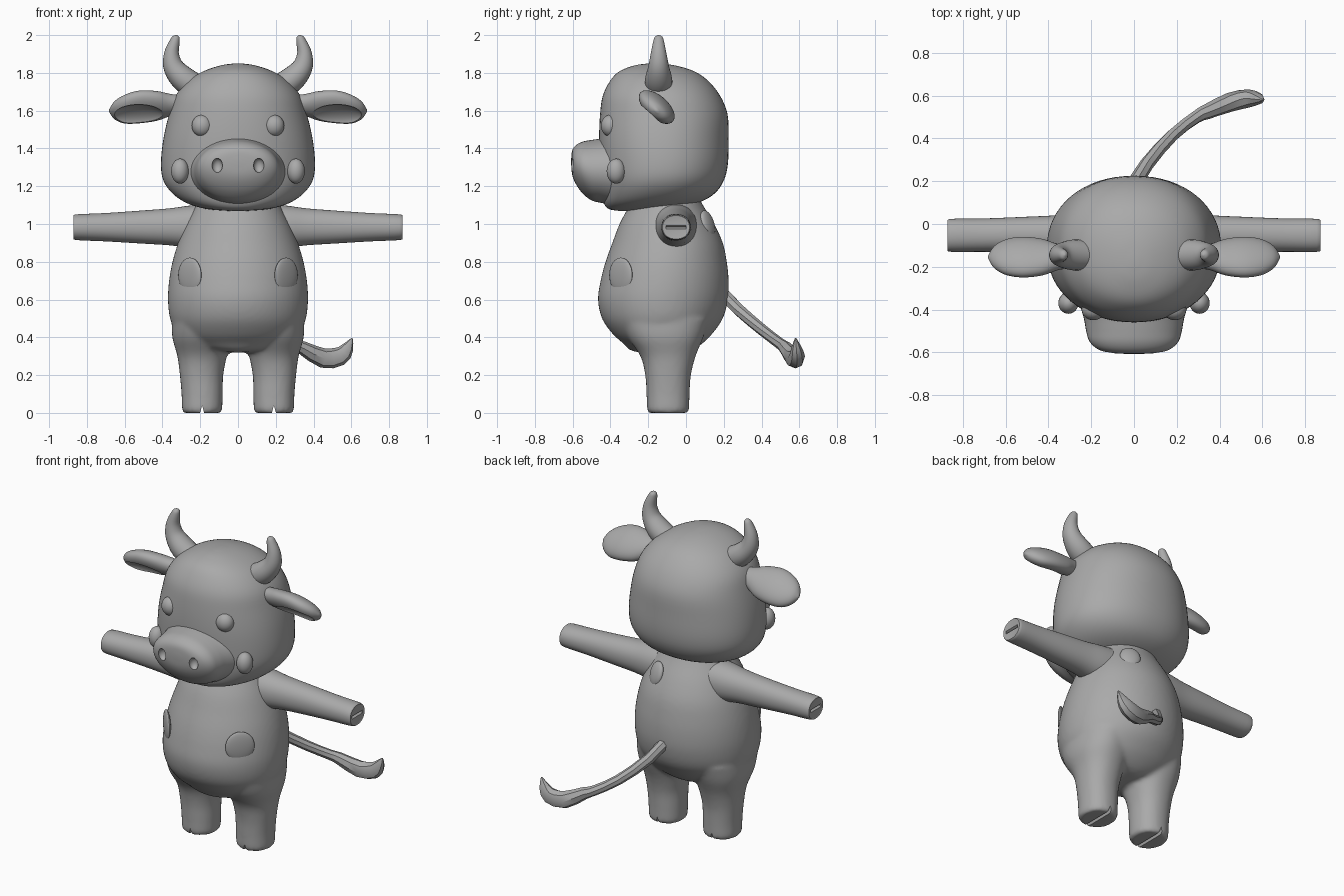
import bpy, bmesh, math
from mathutils import Vector, Matrix

cube = bpy.data.objects.get("Cube")
if cube:
    bpy.data.objects.remove(cube, do_unlink=True)

X, Y, Z = Vector((1, 0, 0)), Vector((0, 1, 0)), Vector((0, 0, 1))
GREY = (0.4, 0.4, 0.4, 1)
clay = bpy.data.materials.new("clay grey")
clay.use_nodes = True
clay.diffuse_color = GREY
clay.node_tree.nodes["Principled BSDF"].inputs["Base Color"].default_value = GREY


def finish(bm, name):
    bmesh.ops.recalc_face_normals(bm, faces=bm.faces)
    mesh = bpy.data.meshes.new(name)
    bm.to_mesh(mesh)
    bm.free()
    mesh.materials.append(clay)
    obj = bpy.data.objects.new(name, mesh)
    bpy.context.collection.objects.link(obj)
    return obj


def refine(rings, steps):
    """Catmull-Rom interpolation of (x, y, z, ru, rv) rings."""
    out = []
    last = len(rings) - 1
    for i in range(last):
        a, b, c, d = (rings[min(max(i + k, 0), last)] for k in (-1, 0, 1, 2))
        for s in range(steps):
            t = s / steps
            out.append([q + 0.5 * t * (r - p + t * (2*p - 5*q + 4*r - w + t * (3*(q - r) + w - p)))
                        for p, q, r, w in zip(a, b, c, d)])
    return out + [list(rings[-1])]


def loft(name, rings, axes=None, sides=40, steps=4, power=2.0):
    """Skin of superelliptic rings; without axes the rings follow the path."""
    rings = refine(rings, steps)
    pts = [Vector(r[:3]) for r in rings]
    bm = bmesh.new()
    loops = []
    for i, r in enumerate(rings):
        if axes:
            u, v = axes
        else:
            tangent = (pts[min(i + 1, len(pts) - 1)] - pts[max(i - 1, 0)]).normalized()
            u = tangent.cross(Y).normalized()
            v = tangent.cross(u)
        loop = []
        for k in range(sides):
            a = math.tau * k / sides
            c, s = math.cos(a), math.sin(a)
            cu = math.copysign(abs(c) ** (2 / power), c)
            sv = math.copysign(abs(s) ** (2 / power), s)
            loop.append(bm.verts.new(pts[i] + u * cu * max(r[3], 0.002) + v * sv * max(r[4], 0.002)))
        loops.append(loop)
    for a, b in zip(loops, loops[1:]):
        for k in range(sides):
            n = (k + 1) % sides
            bm.faces.new((a[k], a[n], b[n], b[k]))
    bm.faces.new(loops[0])
    bm.faces.new(loops[-1])
    return finish(bm, name)


def stack(name, rows, power):
    """Upright loft from rows of (height, half width, front, back)."""
    return loft(name, [(0, (f + b) / 2, z, w, (b - f) / 2) for z, w, f, b in rows],
                (X, Y), sides=64, power=power)


def ellipsoid(name, centre, radii, axes=(X, Y, Z)):
    bm = bmesh.new()
    bmesh.ops.create_uvsphere(bm, u_segments=32, v_segments=16, radius=1)
    basis = Matrix([a * r for a, r in zip(axes, radii)]).transposed().to_4x4()
    bmesh.ops.transform(bm, matrix=Matrix.Translation(centre) @ basis, verts=bm.verts)
    return finish(bm, name)


def mirror(obj):
    bm = bmesh.new()
    bm.from_mesh(obj.data)
    bmesh.ops.scale(bm, vec=(-1, 1, 1), verts=bm.verts)
    return finish(bm, obj.name.replace("left", "right"))


def apply(obj, kind, **settings):
    mod = obj.modifiers.new("step", kind)
    for key, value in settings.items():
        setattr(mod, key, value)
    bpy.context.view_layer.objects.active = obj
    bpy.ops.object.modifier_apply(modifier=mod.name)


def combine(obj, tool, operation="DIFFERENCE"):
    apply(obj, "BOOLEAN", object=tool, operation=operation, solver="EXACT")
    bpy.data.objects.remove(tool, do_unlink=True)


# Head
stack("head", [(1.07, .06, -.36, -.2), (1.08, .17, -.41, -.07), (1.11, .27, -.435, .06),
               (1.16, .345, -.445, .15), (1.23, .395, -.45, .2), (1.32, .408, -.455, .222),
               (1.45, .395, -.46, .225), (1.58, .365, -.455, .22), (1.68, .33, -.44, .18),
               (1.76, .262, -.4, .115), (1.81, .18, -.35, .04), (1.84, .09, -.27, -.06),
               (1.85, .02, -.2, -.15)], 2.15)

# Snout with sunken nostrils
snout = loft("snout", [(0, -.36, 1.28, .26, .19), (0, -.44, 1.282, .235, .172),
                       (0, -.5, 1.285, .224, .16), (0, -.55, 1.3, .208, .135),
                       (0, -.585, 1.315, .17, .1), (0, -.603, 1.325, .11, .062),
                       (0, -.608, 1.33, .02, .012)], (X, Z), sides=48)
nostril = ellipsoid("left_nostril", (.11, -.6, 1.31), (.028, .03, .038))
for tool in (nostril, mirror(nostril)):
    combine(snout, tool)

# Eyes and cheeks
mirror(ellipsoid("left_eye", (.19, -.4, 1.52), (.055, .05, .058)))
mirror(ellipsoid("left_cheek", (.307, -.37, 1.28), (.047, .05, .066)))

# Ears, hollowed on the lower front side
wide = Vector((0, -.76, .65)).normalized()
inner = Vector((0, -.65, -.76)).normalized()
ear = loft("left_ear", [(.28, -.155, 1.635, .045, .04), (.36, -.155, 1.63, .07, .05),
                        (.43, -.155, 1.625, .102, .056), (.52, -.155, 1.62, .115, .058),
                        (.6, -.155, 1.608, .1, .052), (.655, -.155, 1.602, .06, .034),
                        (.682, -.155, 1.6, .008, .006)], (wide, inner))
combine(ear, ellipsoid("ear_hollow", Vector((.525, -.155, 1.615)) + inner * .062,
                       (.14, .085, .045), (X, wide, inner)))
mirror(ear)

# Horns
mirror(loft("left_horn", [(.2, -.145, 1.71, .07, .07), (.285, -.145, 1.765, .068, .072),
                          (.34, -.145, 1.83, .055, .056), (.352, -.145, 1.9, .04, .042),
                          (.335, -.145, 1.965, .027, .029), (.326, -.145, 1.99, .018, .02),
                          (.323, -.145, 2.0, .003, .003)], sides=24))

# Body: torso and legs blended into one skin
body = stack("body", [(.32, .04, -.25, 0), (.335, .18, -.3, .04), (.37, .27, -.335, .09),
                      (.42, .325, -.39, .14), (.5, .36, -.445, .195), (.6, .371, -.466, .222),
                      (.7, .365, -.452, .226), (.8, .347, -.426, .216), (.9, .317, -.39, .195),
                      (1.0, .275, -.352, .15), (1.1, .22, -.3, .09), (1.16, .19, -.28, .06)], 2.0)
leg = loft("left_leg", [(.19, -.095, 0, .097, .102), (.19, -.095, .015, .106, .111),
                        (.19, -.095, .1, .109, .114), (.193, -.095, .2, .115, .121),
                        (.19, -.095, .3, .131, .146), (.19, -.108, .4, .158, .2),
                        (.18, -.115, .5, .17, .24)], (X, Y), power=2.2)
for limb in (leg, mirror(leg)):
    combine(body, limb, "UNION")
apply(body, "REMESH", mode="VOXEL", voxel_size=.013)
apply(body, "SMOOTH", factor=.5, iterations=6)

# Cleft hooves
cleft = loft("left_cleft", [(.19, -.4, 0, .011, .04), (.19, .2, 0, .011, .04)],
             (X, Z), sides=4, steps=1)
for tool in (cleft, mirror(cleft)):
    combine(body, tool)

# Arms with a cleft at the tip
arm = loft("left_arm", [(.1, -.055, .985, .12, .125), (.25, -.055, .985, .108, .113),
                        (.36, -.052, .985, .093, .098), (.5, -.05, .984, .084, .088),
                        (.7, -.052, .983, .078, .075), (.855, -.053, .983, .077, .068),
                        (.87, -.053, .983, .066, .058)], (Y, Z), power=2.15)
combine(arm, loft("tip_cleft", [(.872, -.105, .983, .02, .01), (.872, 0, .983, .02, .01)],
                  (X, Z), sides=4, steps=1))
mirror(arm)

# Raised coat patches on the flanks and upper back
flank = Vector((1, -1, 0)).normalized()
mirror(ellipsoid("left_flank_patch", (.255, -.345, .73), (.085, .018, .092),
                 (flank.cross(Z), flank, Z)))
rear = Vector((.45, .85, .3)).normalized()
side = rear.cross(Z).normalized()
ellipsoid("back_patch", (.125, .115, 1.0), (.06, .025, .075), (side, rear, side.cross(rear)))

# Faceted tail ending in an upturned tuft
loft("tail", [(-.02, .15, .68, .036, .036), (.06, .28, .545, .033, .033),
              (.18, .415, .43, .03, .03), (.29, .5, .365, .03, .03),
              (.34, .525, .345, .036, .036), (.45, .57, .29, .052, .045),
              (.54, .588, .3, .05, .042), (.58, .585, .345, .033, .028),
              (.604, .58, .395, .004, .004)], sides=8, steps=2)

# Smooth shading with sharp creases kept
bpy.ops.object.select_all(action="DESELECT")
for obj in bpy.context.collection.objects:
    if obj.type == "MESH" and obj.data.materials and obj.data.materials[0] == clay:
        obj.select_set(True)
        bpy.context.view_layer.objects.active = obj
bpy.ops.object.shade_smooth_by_angle(angle=math.radians(40))
